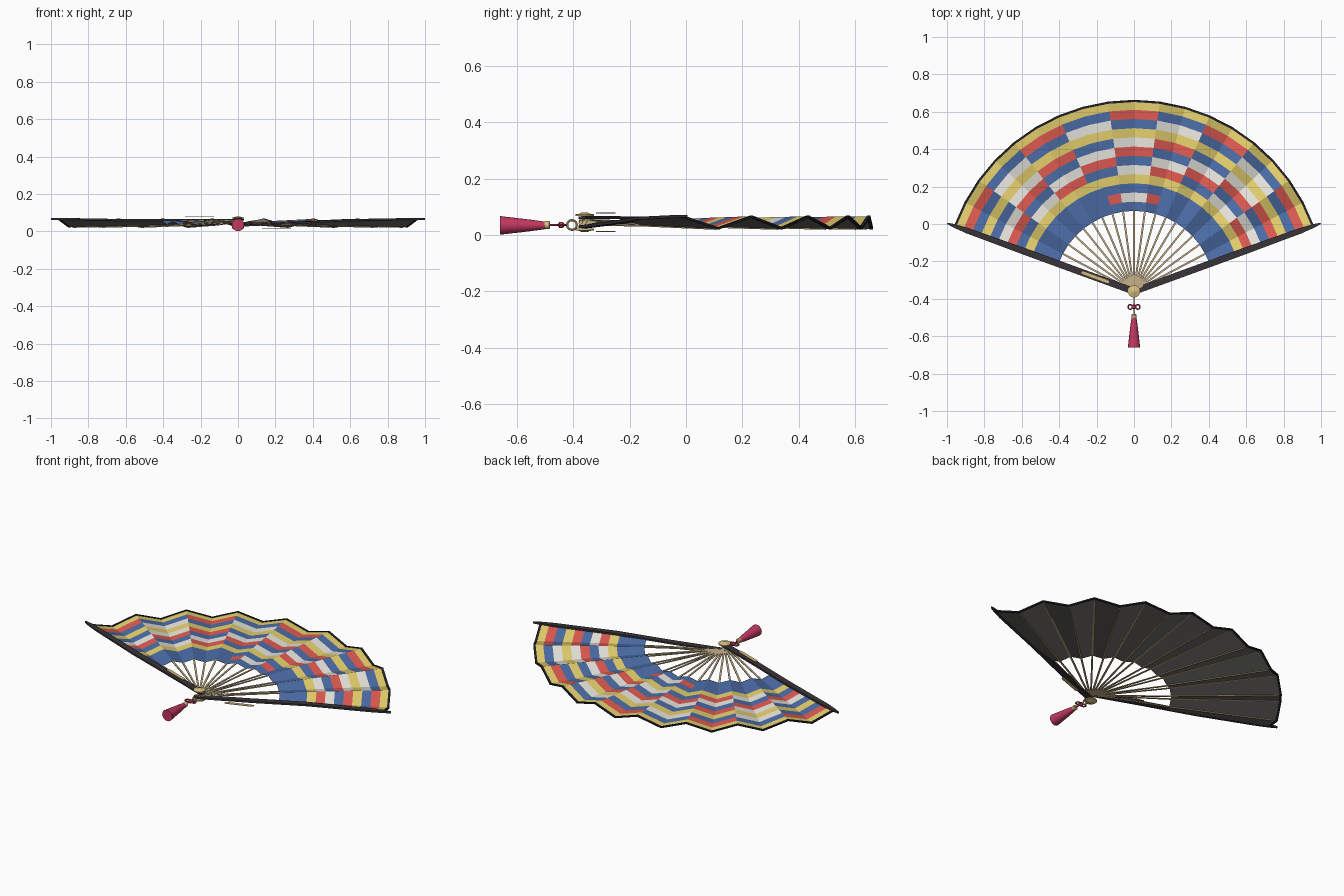
import bpy, bmesh
from math import sin, cos, radians, pi
from mathutils import Matrix, Vector

if "Cube" in bpy.data.objects:
    bpy.data.objects.remove(bpy.data.objects["Cube"])

PY, R0, R1, N, ROWS = -0.36, 0.43, 1.02, 18, 12


def mat(name, c):
    m = bpy.data.materials.new(name)
    m.diffuse_color = (*c, 1)
    m.use_nodes = True
    m.node_tree.nodes["Principled BSDF"].inputs["Base Color"].default_value = m.diffuse_color
    return m


BLUE = mat("blue", (0.07, 0.15, 0.38))
RED = mat("red", (0.72, 0.10, 0.08))
WHITE = mat("white", (0.80, 0.78, 0.72))
YELLOW = mat("yellow", (0.77, 0.62, 0.15))
BACK = mat("backing_grey", (0.16, 0.155, 0.14))
DARK = mat("dark_wood", (0.04, 0.033, 0.04))
TRIM = mat("black_trim", (0.015, 0.015, 0.02))
TAN = mat("bamboo", (0.56, 0.44, 0.25))
GOLD = mat("gold", (0.68, 0.52, 0.22))
CRIMSON = mat("crimson", (0.55, 0.04, 0.12))


def angle(i):
    return radians(160 - 140 * i / N)


def polar(r, a, z, side=0):
    return (r * cos(a) - side * sin(a), PY + r * sin(a) + side * cos(a), z)


def pleat(r, i):
    return 0.046 + (0.021 if i % 2 == 0 else -0.021) * r / R1


def make(name, verts, faces, mats, idx=None):
    me = bpy.data.meshes.new(name)
    me.from_pydata(verts, [], faces)
    for m in mats:
        me.materials.append(m)
    if idx:
        me.polygons.foreach_set("material_index", idx)
    ob = bpy.data.objects.new(name, me)
    bpy.context.collection.objects.link(ob)
    return ob


def bar(name, a, stations, h, m):
    """Radial bar; stations are (radius, half width, z centre)."""
    v, f = [], []
    for r, w, z in stations:
        v += [polar(r, a, z + s * h / 2, q * w)
              for q, s in ((-1, -1), (1, -1), (1, 1), (-1, 1))]
    n = len(stations)
    for k in range(n - 1):
        for j in range(4):
            b, c = k * 4 + j, k * 4 + (j + 1) % 4
            f.append((b, b + 4, c + 4, c))
    f += [(0, 1, 2, 3), tuple(4 * n - 1 - j for j in range(4))]
    return make(name, v, f, [m])


def pleated(name, radii, dz, mats, pick=None, flip=False):
    v = [polar(r, angle(i), pleat(r, i) + dz) for r in radii for i in range(N + 1)]
    f, idx = [], []
    for k in range(len(radii) - 1):
        for i in range(N):
            b = k * (N + 1) + i
            q = (b, b + 1, b + N + 2, b + N + 1)
            f.append(q if flip else q[::-1])
            idx.append(pick(k, i) if pick else 0)
    ob = make(name, v, f, mats, idx)
    bm = bmesh.new()
    bm.from_mesh(ob.data)
    # orient upward, or downward for the back
    for face in bm.faces:
        face.normal_update()
        if (face.normal.z < 0) != flip:
            face.normal_flip()
    bm.to_mesh(ob.data)
    bm.free()
    return ob


def tile(row, i):
    """Checker pattern: 0 white, 1 blue, 2 red, 3 yellow."""
    g = i // 2
    if row in (3, 8, 11):
        return 3
    if row < 3:
        return {7: 2, 8: 0, 9: 0, 10: 2}.get(i, 1) if row == 1 else 1
    if row < 8:
        return (row - 4 - (g - 4)) % 3
    if row == 9:
        return 1 if g % 2 == 0 else 0
    return 2 if g % 2 == 0 else 1


def lathe(name, profile, y0, z0, axis, m, seg=24):
    """Turned part; profile is (radius, distance along axis)."""
    rot = Vector((0, 0, 1)).rotation_difference(Vector(axis)).to_matrix()
    v = [rot @ Vector((r * cos(2 * pi * j / seg), r * sin(2 * pi * j / seg), d))
         + Vector((0, y0, z0)) for r, d in profile for j in range(seg)]
    f = []
    for k in range(len(profile) - 1):
        for j in range(seg):
            a, b = k * seg + j, k * seg + (j + 1) % seg
            f.append((a, b, b + seg, a + seg))
    f += [tuple(reversed(range(seg))), tuple(range(len(v) - seg, len(v)))]
    ob = make(name, v, f, [m])
    smooth(ob)
    return ob


def smooth(ob):
    bpy.ops.object.select_all(action='DESELECT')
    ob.select_set(True)
    bpy.context.view_layer.objects.active = ob
    bpy.ops.object.shade_smooth_by_angle(angle=radians(35))


def torus(name, loc, rot, R, r, m):
    bpy.ops.mesh.primitive_torus_add(location=loc, rotation=rot, major_radius=R,
                                     minor_radius=r, major_segments=24, minor_segments=8)
    ob = bpy.context.object
    ob.name = name
    ob.data.materials.append(m)
    smooth(ob)
    return ob


# Pleated leaf: patterned face, grey backing, black rim
rows = [R0 + (R1 - R0) * k / ROWS for k in range(ROWS + 1)]
pleated("leaf_front", rows, 0.0, [WHITE, BLUE, RED, YELLOW], tile)
pleated("leaf_back", [R0, R1], -0.003, [BACK], flip=True)
rim_v, rim_f = [], []
for i in range(N + 1):
    for r, dz in ((R1 - 0.008, -0.005), (R1 + 0.004, -0.005), (R1 + 0.004, 0.003), (R1 - 0.008, 0.003)):
        rim_v.append(polar(r, angle(i), pleat(r, i) + dz))
for i in range(N):
    for j in range(4):
        b, c = i * 4 + j, i * 4 + (j + 1) % 4
        rim_f.append((b, c, c + 4, b + 4))
make("leaf_rim", rim_v, rim_f, [TRIM])

# Ribs fan out along the folds and stack up at the pivot
for i in range(1, N):
    z0 = 0.060 - 0.030 * i / N
    bar(f"rib_{i:02d}", angle(i),
        [(-0.02, 0.006, z0), (0.1, 0.005, z0 * 0.7 + 0.3 * (pleat(0.1, i) - 0.004)),
         (R0, 0.005, pleat(R0, i) - 0.004), (R1 - 0.02, 0.003, pleat(R1, i) - 0.004)],
        0.004, TAN)

# Guard sticks with gold inlay plates
for name, i, z0, zp in (("left", 0, 0.062, 0.078), ("right", N, 0.030, 0.013)):
    bar(f"{name}_guard", angle(i),
        [(-0.03, 0.012, z0), (0.0, 0.018, z0), (0.3, 0.018, z0 * 0.6 + 0.025),
         (0.6, 0.018, 0.060), (0.95, 0.015, 0.066), (1.03, 0.009, 0.067), (1.062, 0.003, 0.067)],
        0.010, DARK)
    bar(f"{name}_inlay", angle(i),
        [(0.14, 0.007, zp), (0.155, 0.010, zp), (0.285, 0.010, zp), (0.30, 0.007, zp)],
        0.003, GOLD)

# Pivot rivet with washers
lathe("pivot_rivet", [(0.012, 0), (0.018, 0.004), (0.033, 0.006), (0.033, 0.012), (0.010, 0.013),
                      (0.010, 0.056), (0.033, 0.057), (0.033, 0.063), (0.018, 0.065), (0.012, 0.069)],
      PY, 0.011, (0, 0, 1), GOLD)

# Hanging loop, knot and tassel
TZ = 0.036
torus("hanging_ring", (0, -0.405, TZ), (0, pi / 2, 0), 0.017, 0.004, GOLD)
lathe("cord", [(0.004, 0), (0.004, 0.075)], -0.42, TZ, (0, -1, 0), CRIMSON, 8)
for s in (-1, 1):
    torus("knot_loop", (s * 0.020, -0.443, TZ), (0, 0, 0), 0.012, 0.004, CRIMSON)
lathe("knot_bead", [(0.004, 0), (0.011, 0.006), (0.011, 0.018), (0.004, 0.024)],
      -0.431, TZ, (0, -1, 0), CRIMSON, 12)
lathe("tassel_cap", [(0.011, 0), (0.014, 0.004), (0.014, 0.018), (0.012, 0.022)],
      -0.482, TZ, (0, -1, 0), GOLD, 20)
lathe("tassel", [(0.013, 0), (0.020, 0.05), (0.027, 0.11), (0.033, 0.162)],
      -0.498, 0.0345, (0, -1, 0), CRIMSON, 20)
